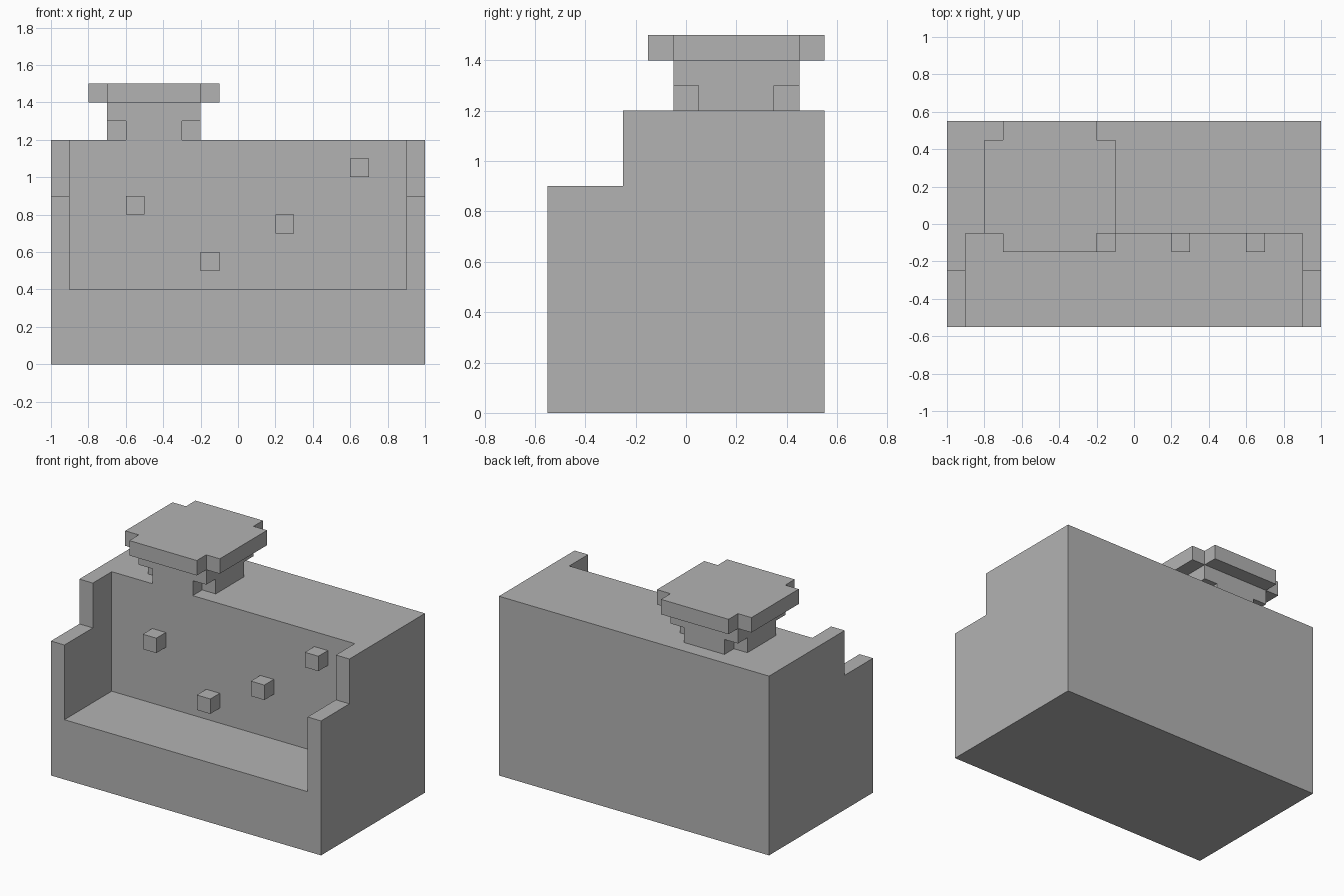
import bpy
import bmesh
from mathutils import Vector

default = bpy.data.objects.get("Cube")
if default:
    bpy.data.objects.remove(default, do_unlink=True)

GREY = (0.45, 0.45, 0.45, 1.0)
grey = bpy.data.materials.new("plain grey")
grey.use_nodes = True
grey.diffuse_color = GREY
grey.node_tree.nodes["Principled BSDF"].inputs["Base Color"].default_value = GREY


def prism(name, outline, direction):
    """Extrude a closed flat outline along a direction."""
    bm = bmesh.new()
    face = bm.faces.new([bm.verts.new(p) for p in outline])
    top = bmesh.ops.extrude_face_region(bm, geom=[face], use_keep_orig=True)
    moved = [v for v in top["geom"] if isinstance(v, bmesh.types.BMVert)]
    bmesh.ops.translate(bm, verts=moved, vec=Vector(direction))
    bmesh.ops.recalc_face_normals(bm, faces=bm.faces)
    mesh = bpy.data.meshes.new(name)
    bm.to_mesh(mesh)
    bm.free()
    mesh.materials.append(grey)
    obj = bpy.data.objects.new(name, mesh)
    bpy.context.collection.objects.link(obj)
    return obj


def box(name, low, high):
    (x0, y0, z0), (x1, y1, z1) = low, high
    outline = [(x0, y0, z0), (x1, y0, z0), (x1, y1, z0), (x0, y1, z0)]
    return prism(name, outline, (0, 0, z1 - z0))


def notched_slab(name, centre, half, notch, z, height):
    """Square slab with a square notch cut from every corner."""
    inner = half - notch
    quarter = [(half, -inner), (half, inner), (inner, inner)]
    outline = []
    for _ in range(4):
        outline += [(centre[0] + x, centre[1] + y, z) for x, y in quarter]
        quarter = [(-y, x) for x, y in quarter]
    return prism(name, outline, (0, 0, height))


# Stepped body with an open alcove in the front
profile = [(-0.55, 0), (0.55, 0), (0.55, 1.2), (-0.25, 1.2), (-0.25, 0.9), (-0.55, 0.9)]
body = prism("body", [(-1, y, z) for y, z in profile], (2, 0, 0))
cutter = box("alcove_cutter", (-0.9, -0.8, 0.4), (0.9, -0.05, 1.5))
cutter.hide_render = True
cut = body.modifiers.new("alcove", "BOOLEAN")
cut.operation = "DIFFERENCE"
cut.solver = "EXACT"
cut.object = cutter
bpy.context.view_layer.objects.active = body
bpy.ops.object.modifier_apply(modifier=cut.name)
bpy.data.objects.remove(cutter, do_unlink=True)

# Knobs on the alcove wall
for i, (x, z) in enumerate([(-0.6, 0.8), (-0.2, 0.5), (0.2, 0.7), (0.6, 1.0)]):
    box(f"wall_knob_{i + 1}", (x, -0.15, z), (x + 0.1, -0.05, z + 0.1))

# Chimney: notched foot, square neck and wide notched cap
axis = (-0.45, 0.2)
notched_slab("chimney_foot", axis, 0.25, 0.1, 1.2, 0.1)
box("chimney_neck", (-0.7, -0.05, 1.3), (-0.2, 0.45, 1.4))
notched_slab("chimney_cap", axis, 0.35, 0.1, 1.4, 0.1)
